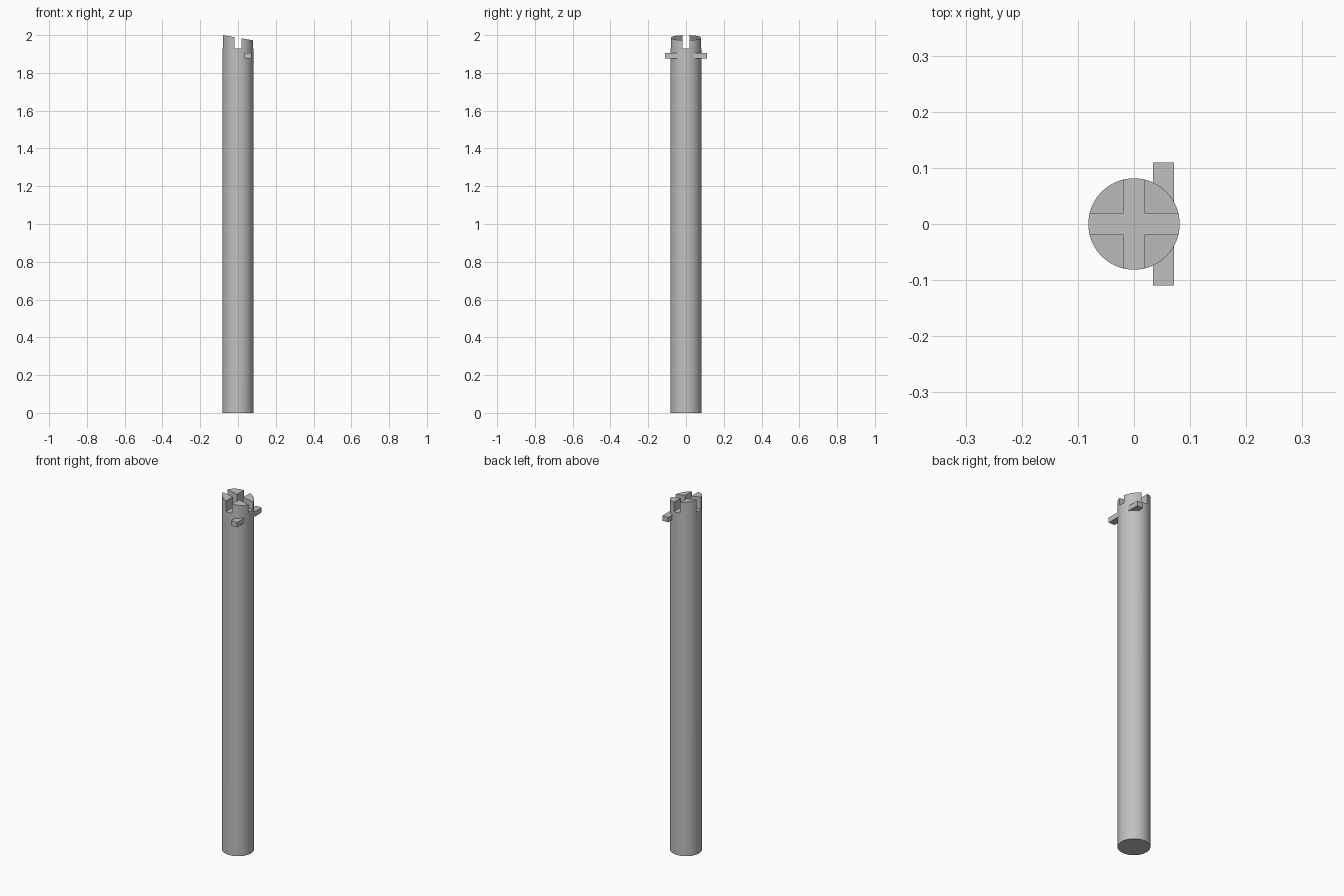
import bpy

R = 0.0815           # shaft radius
SLOT = 0.019         # half width of the cross slots
SLOT_Z = 1.93        # slot floor height

default = bpy.data.objects.get("Cube")
if default:
    bpy.data.objects.remove(default, do_unlink=True)

grey = bpy.data.materials.new("plain_grey")
grey.use_nodes = True
grey.diffuse_color = (0.53, 0.53, 0.53, 1)
grey.node_tree.nodes["Principled BSDF"].inputs["Base Color"].default_value = grey.diffuse_color


def box(name, low, high):
    """Axis-aligned box between two corners."""
    bpy.ops.mesh.primitive_cube_add(size=1)
    ob = bpy.context.object
    ob.name = name
    for v in ob.data.vertices:
        v.co = [h if c > 0 else l for c, l, h in zip(v.co, low, high)]
    ob.data.materials.append(grey)
    return ob


# Shaft with a slanted top that drops towards +x
bpy.ops.mesh.primitive_cylinder_add(vertices=64, radius=R, depth=2, location=(0, 0, 0))
shaft = bpy.context.object
shaft.name = "shaft"
shaft.data.materials.append(grey)
for v in shaft.data.vertices:
    v.co.z = 0 if v.co.z < 0 else 2 - 0.014 * (1 + v.co.x / R)

# Two crossing slots cut into the top
for name, hx, hy in (("slot_x", 0.2, SLOT), ("slot_y", SLOT, 0.2)):
    cutter = box(name, (-hx, -hy, SLOT_Z), (hx, hy, 2.1))
    cutter.hide_render = True
    bpy.context.view_layer.objects.active = shaft
    cut = shaft.modifiers.new(name, "BOOLEAN")
    cut.operation = "DIFFERENCE"
    cut.solver = "EXACT"
    cut.object = cutter
    bpy.ops.object.modifier_apply(modifier=name)
    bpy.data.objects.remove(cutter, do_unlink=True)

bpy.ops.object.select_all(action="DESELECT")
shaft.select_set(True)
bpy.context.view_layer.objects.active = shaft
bpy.ops.object.shade_smooth_by_angle()

# Cross peg sticking out at the front and back
box("cross_peg", (0.034, -0.11, 1.876), (0.071, 0.11, 1.904))
